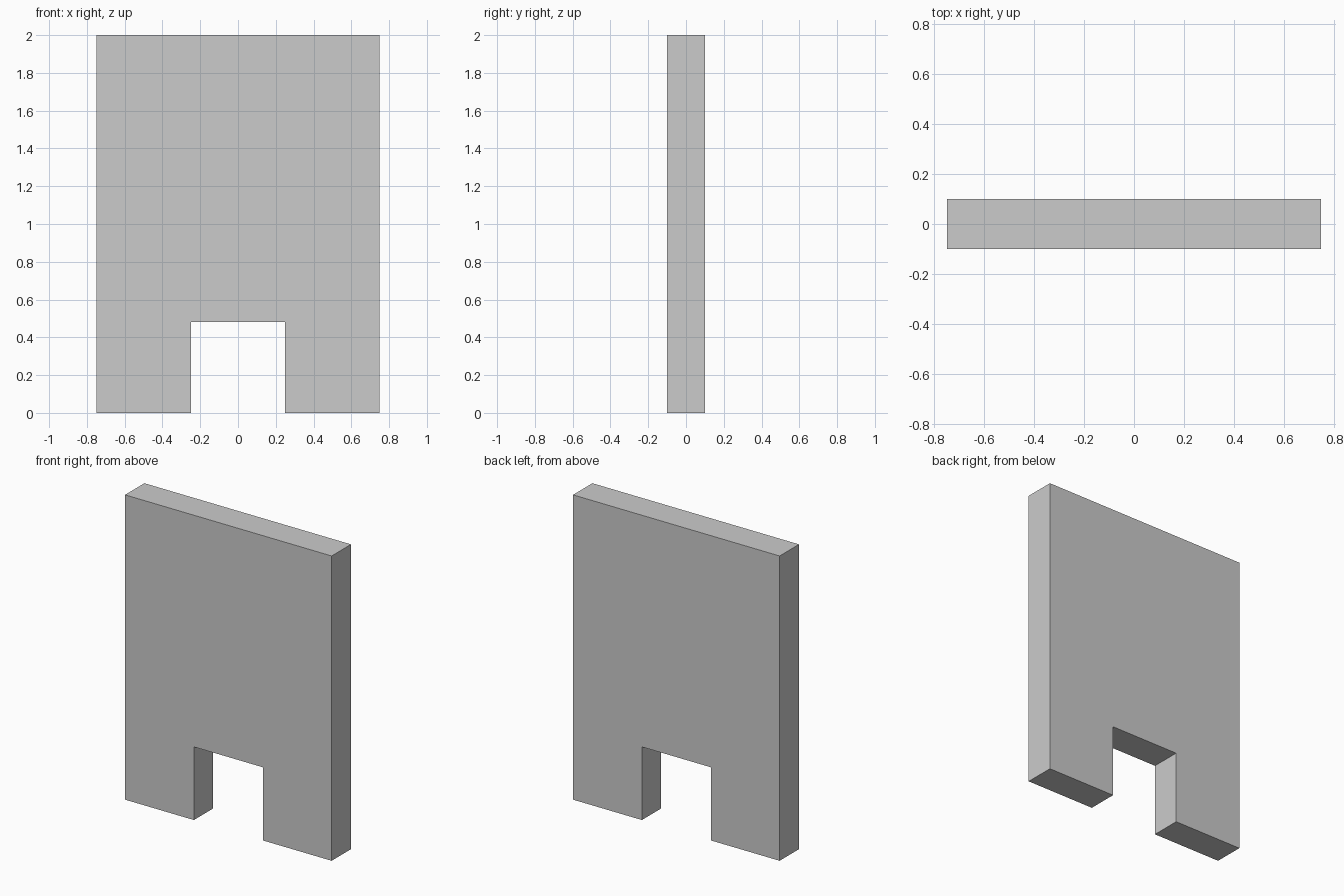
import bpy
import bmesh

if "Cube" in bpy.data.objects:
    bpy.data.objects.remove(bpy.data.objects["Cube"])

HALF_W, HEIGHT, DEPTH = 0.75, 2.0, 0.2
NOTCH_HALF_W, NOTCH_H = 0.25, 0.48

# Right half of the front outline, mirrored for the left half
right = [(NOTCH_HALF_W, NOTCH_H), (NOTCH_HALF_W, 0), (HALF_W, 0), (HALF_W, HEIGHT)]
outline = right + [(-x, z) for x, z in reversed(right)]

# Flat panel with a rectangular opening at the bottom
bm = bmesh.new()
face = bm.faces.new([bm.verts.new((x, -DEPTH / 2, z)) for x, z in outline])
result = bmesh.ops.extrude_face_region(bm, geom=[face], use_keep_orig=True)
moved = [v for v in result["geom"] if isinstance(v, bmesh.types.BMVert)]
bmesh.ops.translate(bm, verts=moved, vec=(0, DEPTH, 0))
bmesh.ops.recalc_face_normals(bm, faces=bm.faces)

mesh = bpy.data.meshes.new("notched_panel")
bm.to_mesh(mesh)
bm.free()
panel = bpy.data.objects.new("notched_panel", mesh)
bpy.context.collection.objects.link(panel)
